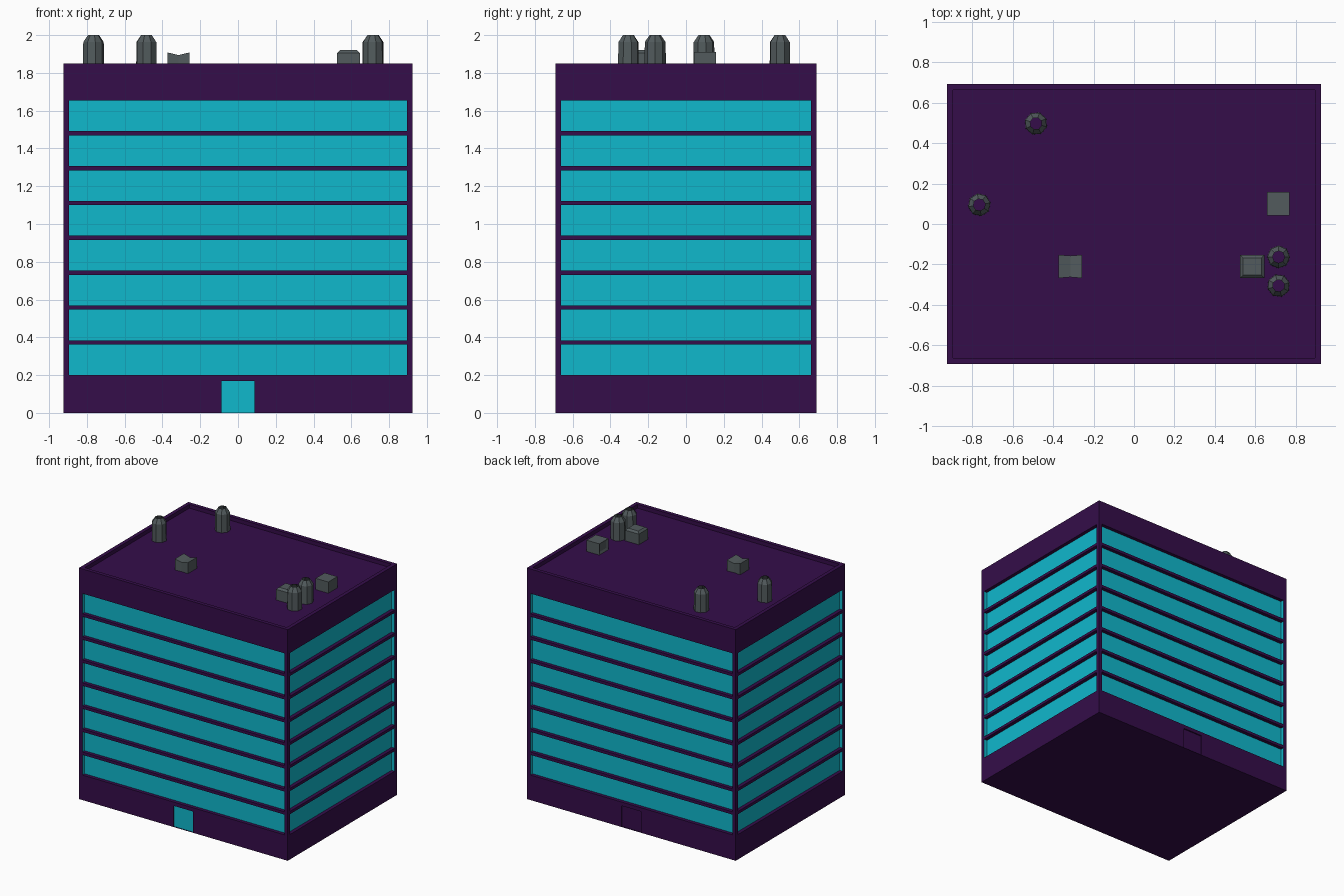
import bpy, bmesh, math
from mathutils import Matrix, Vector

if "Cube" in bpy.data.objects:
    bpy.data.objects.remove(bpy.data.objects["Cube"])


def material(name, rgb):
    m = bpy.data.materials.new(name)
    m.diffuse_color = (*rgb, 1)
    m.use_nodes = True
    m.node_tree.nodes["Principled BSDF"].inputs["Base Color"].default_value = m.diffuse_color
    return m


PURPLE = material("dark purple wall", (0.035, 0.004, 0.068))
CYAN = material("cyan glass", (0.005, 0.48, 0.605))
GREY = material("slate grey", (0.085, 0.105, 0.11))


def finish(name, bm, mats, loc=(0, 0, 0), weld=True):
    if weld:
        bmesh.ops.remove_doubles(bm, verts=bm.verts, dist=0.0005)
    me = bpy.data.meshes.new(name)
    bm.to_mesh(me)
    bm.free()
    for m in mats:
        me.materials.append(m)
    ob = bpy.data.objects.new(name, me)
    ob.location = loc
    bpy.context.collection.objects.link(ob)
    return ob


# Building shell: four walls with recessed window bands and doors
HX, HY, TOP = 0.925, 0.692, 1.85
RIM, ROOF = 0.03, 1.82
POST, RECESS = 0.03, 0.028
DOOR_W, DOOR_H = 0.0875, 0.17
bm = bmesh.new()


def quad(pts, mat=0):
    f = bm.faces.new([bm.verts.new(p) for p in pts])
    f.material_index = mat


def make_wall(turn, half, dist, has_door, door_mat):
    rot = Matrix.Rotation(turn * math.pi / 2, 3, 'Z')

    def rect(u0, u1, z0, z1, depth=0.0):
        return [rot @ Vector((u, depth - dist, z))
                for u, z in ((u0, z0), (u1, z0), (u1, z1), (u0, z1))]

    def recessed(u0, u1, z0, z1, depth, mat, end_mat):
        a, b = rect(u0, u1, z0, z1), rect(u0, u1, z0, z1, depth)
        quad(b, mat)
        for i in range(4):
            j = (i + 1) % 4
            quad([a[i], a[j], b[j], b[i]], end_mat if i % 2 else 0)

    # ground floor
    z = 0.2
    if has_door:
        quad(rect(-half, -DOOR_W, 0, z))
        quad(rect(DOOR_W, half, 0, z))
        quad(rect(-DOOR_W, DOOR_W, DOOR_H, z))
        recessed(-DOOR_W, DOOR_W, 0, DOOR_H, 0.01, door_mat, 0)
    else:
        quad(rect(-half, half, 0, z))
    # eight window bands, each with a strip of wall above
    g = half - POST
    for i in range(8):
        z0 = 0.2 + 0.1845 * i
        z1 = z0 + 0.162
        z2 = z0 + 0.1845 if i < 7 else TOP
        quad(rect(-half, -g, z0, z1))
        quad(rect(g, half, z0, z1))
        recessed(-g, g, z0, z1, RECESS, 1, 1)
        quad(rect(-half, half, z1, z2))


make_wall(0, HX, HY, True, 1)
make_wall(1, HY, HX, False, 0)
make_wall(2, HX, HY, True, 0)
make_wall(3, HY, HX, False, 0)


# Base, parapet rim and sunken roof
def ring(x, y, z):
    return [Vector(p) for p in ((-x, -y, z), (x, -y, z), (x, y, z), (-x, y, z))]


outer, inner = ring(HX, HY, TOP), ring(HX - RIM, HY - RIM, TOP)
floor = ring(HX - RIM, HY - RIM, ROOF)
quad(ring(HX, HY, 0)[::-1])
quad(floor)
for i in range(4):
    j = (i + 1) % 4
    quad([outer[i], outer[j], inner[j], inner[i]])
    quad([inner[i], inner[j], floor[j], floor[i]])
finish("building", bm, [PURPLE, CYAN], weld=False)


# Roof tanks: eight-sided drums with a sloped cap
def tank(name, x, y, turn):
    bm = bmesh.new()
    rot = Matrix.Rotation(turn, 4, 'Z')
    for r0, r1, z0, z1 in ((0.057, 0.055, 0, 0.143), (0.055, 0.03, 0.143, 0.18)):
        bmesh.ops.create_cone(bm, segments=8, radius1=r0, radius2=r1, depth=z1 - z0,
                              matrix=Matrix.Translation((0, 0, (z0 + z1) / 2)) @ rot)
    hidden = [f for f in bm.faces if abs(f.normal.z) > 0.9
              and abs(f.calc_center_median().z - 0.143) < 0.001]
    bmesh.ops.delete(bm, geom=hidden, context='FACES')
    finish(name, bm, [GREY], (x, y, ROOF))


for n, (x, y) in enumerate([(-0.765, 0.095), (-0.485, 0.497),
                            (0.715, -0.163), (0.715, -0.305)]):
    tank(f"roof_tank_{n + 1}", x, y, math.radians(10 + 17 * n))


# Roof boxes
def box(w, d, h):
    bm = bmesh.new()
    bmesh.ops.create_cube(bm, size=1, matrix=Matrix.Translation((0, 0, h / 2))
                          @ Matrix.Diagonal((w, d, h, 1)))
    bm.normal_update()
    return bm


# vent with a sagging top
bm = box(0.115, 0.115, 0.088)
edges = [e for e in bm.edges if abs((e.verts[0].co - e.verts[1].co).x) > 0.1]
cut = bmesh.ops.subdivide_edges(bm, edges=edges, cuts=1)
for v in bm.verts:
    if abs(v.co.x) < 0.01:
        v.co.y *= 0.92
        if v.co.z > 0.05:
            v.co.z -= 0.014
finish("sagging_vent", bm, [GREY], (-0.315, -0.21, ROOF))

# chamfered vent
bm = box(0.12, 0.115, 0.1)
top = [e for e in bm.edges if all(v.co.z > 0.05 for v in e.verts)]
bmesh.ops.bevel(bm, geom=top, offset=0.015, segments=1, affect='EDGES')
finish("chamfered_vent", bm, [GREY], (0.585, -0.21, ROOF))

# plain vent with an inset panel on its left face
bm = box(0.112, 0.115, 0.09)
left = [f for f in bm.faces if f.normal.x < -0.9]
bmesh.ops.inset_individual(bm, faces=left, thickness=0.025, depth=-0.008)
finish("plain_vent", bm, [GREY], (0.714, 0.1, ROOF))
